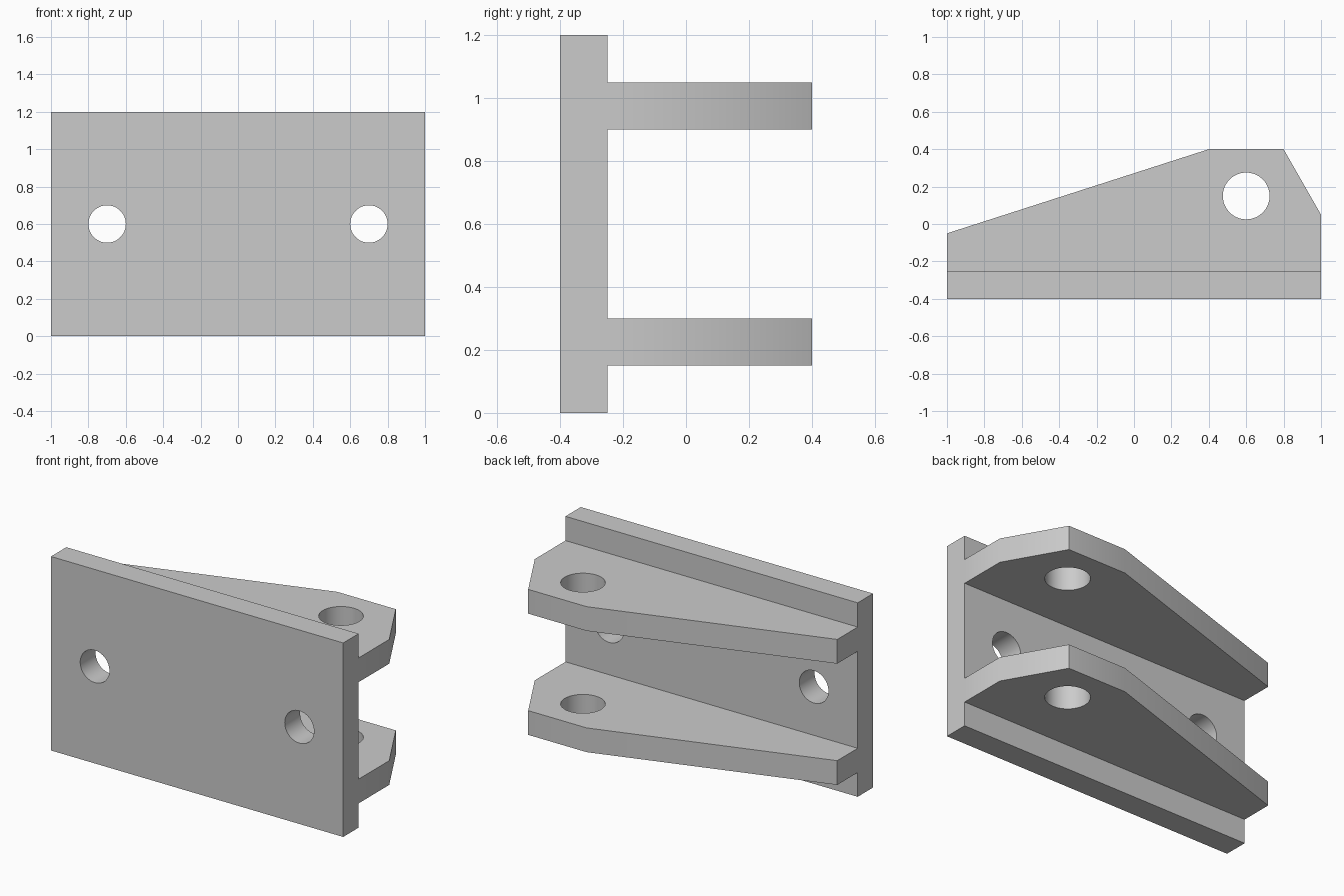
import bpy
import bmesh
import math
from mathutils import Matrix, Vector

cube = bpy.data.objects.get("Cube")
if cube:
    bpy.data.objects.remove(cube, do_unlink=True)

grey = bpy.data.materials.new("light_grey")
grey.use_nodes = True
colour = (0.6, 0.6, 0.6, 1)
grey.diffuse_color = colour
grey.node_tree.nodes["Principled BSDF"].inputs["Base Color"].default_value = colour


def add_object(name, bm):
    bmesh.ops.recalc_face_normals(bm, faces=bm.faces)
    mesh = bpy.data.meshes.new(name)
    bm.to_mesh(mesh)
    bm.free()
    mesh.materials.append(grey)
    obj = bpy.data.objects.new(name, mesh)
    bpy.context.collection.objects.link(obj)
    return obj


def prism(name, outline, bottom, top):
    """Extrude an outline in the ground plane from bottom to top."""
    bm = bmesh.new()
    face = bm.faces.new([bm.verts.new((x, y, bottom)) for x, y in outline])
    result = bmesh.ops.extrude_face_region(bm, geom=[face])
    verts = [v for v in result["geom"] if isinstance(v, bmesh.types.BMVert)]
    bmesh.ops.translate(bm, verts=verts, vec=(0, 0, top - bottom))
    return add_object(name, bm)


def drill(name, radius, depth, centre, turn=0):
    """Cylinder used to cut a round hole."""
    bm = bmesh.new()
    matrix = Matrix.Translation(Vector(centre)) @ Matrix.Rotation(turn, 4, "X")
    bmesh.ops.create_cone(bm, cap_ends=True, segments=64, radius1=radius,
                          radius2=radius, depth=depth, matrix=matrix)
    return add_object(name, bm)


def combine(target, tool, operation):
    mod = target.modifiers.new(operation.lower(), "BOOLEAN")
    mod.operation = operation
    mod.solver = "EXACT"
    mod.object = tool
    bpy.context.view_layer.objects.active = target
    bpy.ops.object.modifier_apply(modifier=mod.name)
    bpy.data.objects.remove(tool, do_unlink=True)


# Upright mounting plate
bracket = prism("bracket", [(-1, -0.4), (1, -0.4), (1, -0.25), (-1, -0.25)], 0, 1.2)

# Two tapered arms, rooted inside the plate
arm_outline = [(-1, -0.3), (1, -0.3), (1, 0.05), (0.8, 0.4), (0.4, 0.4), (-1, -0.05)]
for name, bottom in (("lower_arm", 0.15), ("upper_arm", 0.9)):
    combine(bracket, prism(name, arm_outline, bottom, bottom + 0.15), "UNION")

# Pin hole through both arms
combine(bracket, drill("pin_hole", 0.125, 2, (0.6, 0.15, 0.6)), "DIFFERENCE")

# Bolt holes through the plate
for x in (-0.7, 0.7):
    combine(bracket, drill("bolt_hole", 0.1, 0.5, (x, -0.325, 0.6), math.pi / 2), "DIFFERENCE")

# Smooth the hole walls and shallow arm corners
bpy.ops.object.select_all(action="DESELECT")
bracket.select_set(True)
bpy.context.view_layer.objects.active = bracket
bpy.ops.object.shade_smooth_by_angle(angle=math.radians(30))
